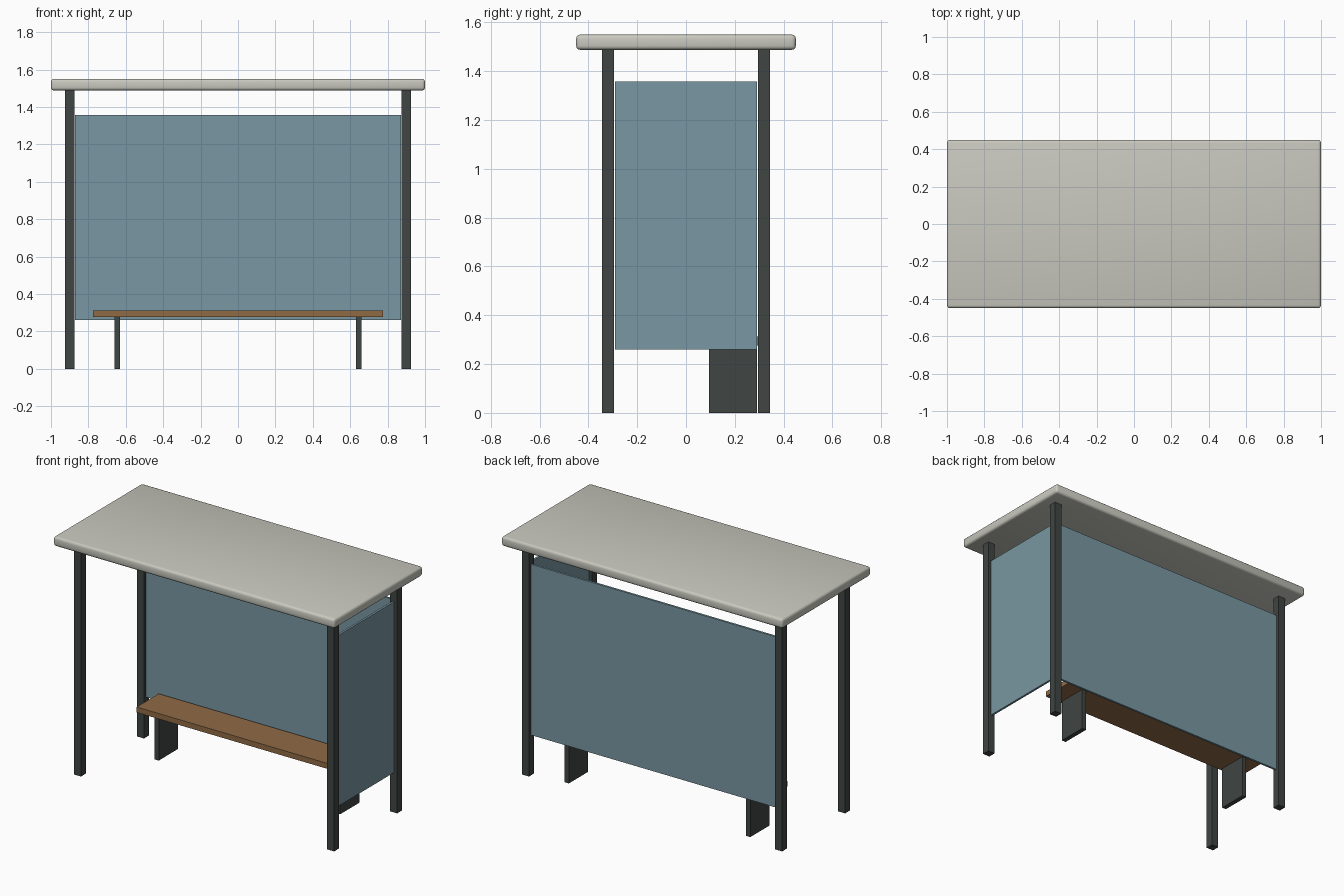
import bpy

cube = bpy.data.objects.get("Cube")
if cube:
    bpy.data.objects.remove(cube, do_unlink=True)


def material(name, rgb):
    mat = bpy.data.materials.new(name)
    mat.use_nodes = True
    colour = (*rgb, 1.0)
    mat.diffuse_color = colour
    mat.node_tree.nodes["Principled BSDF"].inputs["Base Color"].default_value = colour
    return mat


def box(name, low, high, mat):
    """Box between two opposite corners."""
    size = [b - a for a, b in zip(low, high)]
    centre = [(a + b) / 2 for a, b in zip(low, high)]
    bpy.ops.mesh.primitive_cube_add(size=1, location=centre)
    obj = bpy.context.object
    obj.name = name
    obj.scale = size
    bpy.ops.object.transform_apply(location=False, rotation=False, scale=True)
    obj.data.materials.append(mat)
    return obj


metal = material("dark metal", (0.05, 0.06, 0.057))
glass = material("blue glass", (0.19, 0.31, 0.36))
wood = material("brown wood", (0.28, 0.145, 0.06))
roof_grey = material("pale grey", (0.58, 0.58, 0.52))

POST_X, POST_Y, HALF = 0.9, 0.32, 0.025
ROOF_BOTTOM, ROOF_TOP = 1.488, 1.55
PANEL_BOTTOM, PANEL_TOP, PANEL_HALF = 0.26, 1.357, 0.007

# Four corner posts
for x_name, x in (("left", POST_X), ("right", -POST_X)):
    for y_name, y in (("front", -POST_Y), ("back", POST_Y)):
        box(f"{y_name}_{x_name}_post", (x - HALF, y - HALF, 0),
            (x + HALF, y + HALF, ROOF_BOTTOM + 0.005), metal)

# Roof slab with softly rounded edges
roof = box("roof", (-1, -0.45, ROOF_BOTTOM), (1, 0.45, ROOF_TOP), roof_grey)
bevel = roof.modifiers.new("rounded_edges", "BEVEL")
bevel.width = 0.016
bevel.segments = 3
bpy.ops.object.shade_smooth()

# Glazing: back wall and one side wall
box("back_panel", (-0.872, POST_Y - PANEL_HALF, PANEL_BOTTOM),
    (0.872, POST_Y + PANEL_HALF, PANEL_TOP), glass)
box("left_side_panel", (POST_X - PANEL_HALF, -0.29, PANEL_BOTTOM),
    (POST_X + PANEL_HALF, 0.29, PANEL_TOP), glass)

# Bench seat on two plate legs
box("bench_seat", (-0.775, 0.078, 0.277), (0.775, 0.302, 0.312), wood)
for name, x in (("left", 0.645), ("right", -0.645)):
    box(f"{name}_bench_leg", (x - 0.015, 0.095, 0), (x + 0.015, 0.29, 0.278), metal)
